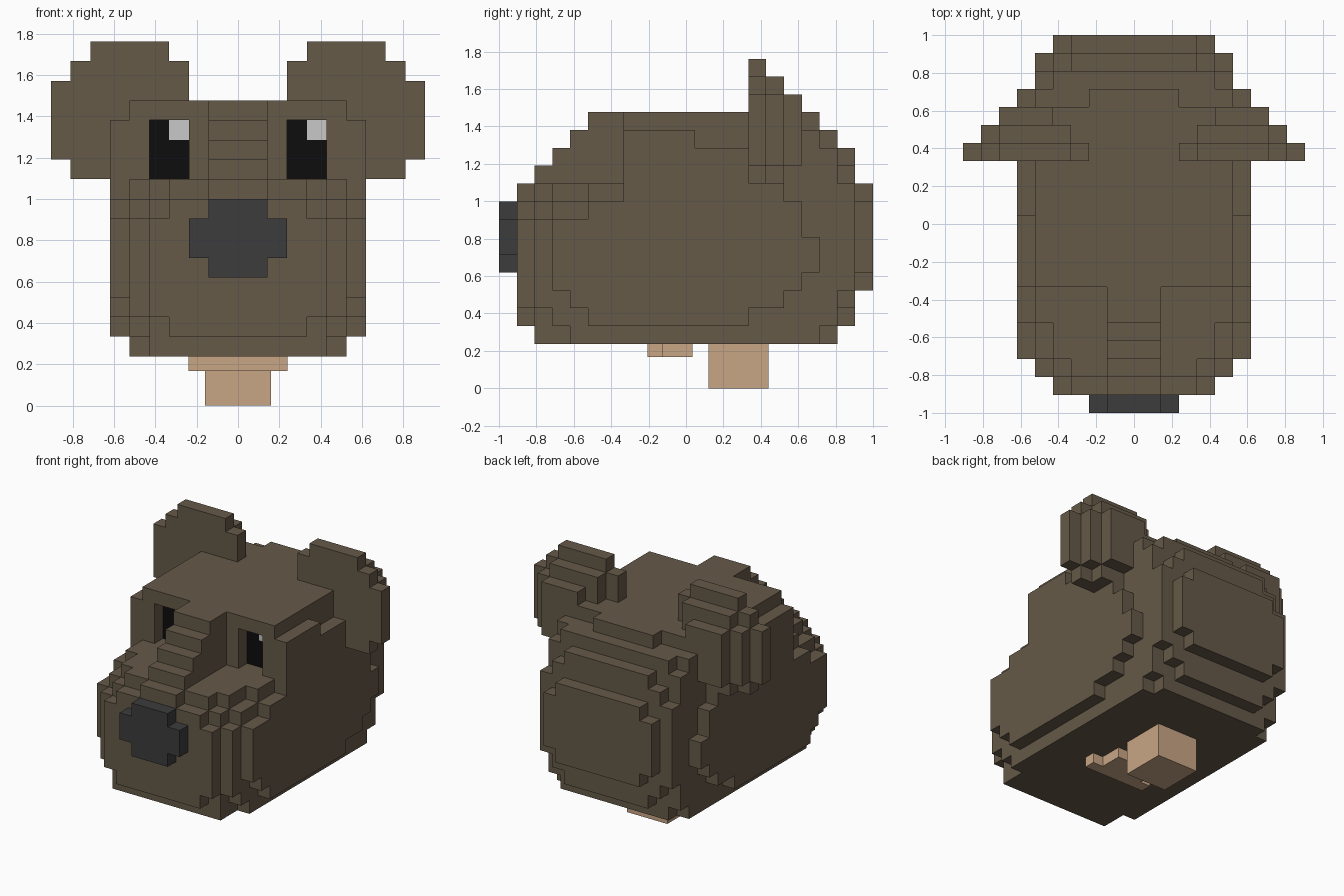
import bpy
import bmesh
from mathutils import Vector

old = bpy.data.objects.get("Cube")
if old:
    bpy.data.objects.remove(old)

UNIT = 2 / 21          # edge of one block
BASE = UNIT * 2.5      # height of the underside of the head


def material(name, rgb):
    mat = bpy.data.materials.new(name)
    mat.use_nodes = True
    color = (*rgb, 1)
    mat.diffuse_color = color
    mat.node_tree.nodes["Principled BSDF"].inputs["Base Color"].default_value = color
    return mat


brown = material("brown fur", (0.130, 0.100, 0.065))
charcoal = material("charcoal nose", (0.045, 0.045, 0.045))
black = material("black eye", (0.004, 0.004, 0.004))
glint = material("pale glint", (0.58, 0.58, 0.58))
tan = material("tan skin", (0.584, 0.381, 0.235))


def block(x0, x1, y0, y1, z0, z1):
    """Set of grid cells, all limits inclusive except the top z1."""
    return {(x, y, z) for x in range(x0, x1 + 1)
            for y in range(y0, y1 + 1) for z in range(z0, z1)}


def centred(half, y0, y1, z0, z1):
    return block(-half, half, y0, y1, z0, z1)


def finish(name, bm, mats):
    mesh = bpy.data.meshes.new(name)
    bm.to_mesh(mesh)
    bm.free()
    for mat in mats:
        mesh.materials.append(mat)
    obj = bpy.data.objects.new(name, mesh)
    bpy.context.collection.objects.link(obj)
    return obj


def build_cells(name, cells, solid, mat):
    """Skin the cells, leaving out faces that touch another solid cell."""
    bm = bmesh.new()
    for cell in sorted(cells):
        centre = Vector((cell[0] * UNIT, -1 + (cell[1] + 0.5) * UNIT,
                         BASE + (cell[2] + 0.5) * UNIT))
        for axis in range(3):
            for sign in (-1, 1):
                step = [0, 0, 0]
                step[axis] = sign
                if tuple(c + s for c, s in zip(cell, step)) in solid:
                    continue
                normal = Vector(step)
                u = Vector([float(i == (axis + 1) % 3) for i in range(3)])
                v = normal.cross(u)
                corners = (-u - v, u - v, u + v, v - u)
                bm.faces.new([bm.verts.new(centre + (normal + c) * UNIT / 2)
                              for c in corners])
    bmesh.ops.remove_doubles(bm, verts=bm.verts[:], dist=UNIT / 100)
    return finish(name, bm, [mat])


def build_boxes(name, boxes, mat):
    bm = bmesh.new()
    for low, high in boxes:
        low, high = Vector(low), Vector(high)
        made = bmesh.ops.create_cube(bm, size=1)["verts"]
        bmesh.ops.scale(bm, vec=high - low, verts=made)
        bmesh.ops.translate(bm, vec=(low + high) / 2, verts=made)
    return finish(name, bm, [mat])


# Head: nested slabs, narrow to wide (half width, back range, height range)
head = set()
for slab in [
    (2, 17, 17, 0, 13),
    (3, 1, 1, 1, 8), (3, 2, 2, 0, 9), (3, 19, 19, 1, 11), (3, 20, 20, 3, 9),
    (4, 1, 1, 2, 7), (4, 2, 2, 0, 8), (4, 3, 4, 0, 9), (4, 18, 18, 0, 12),
    (4, 19, 19, 2, 10), (4, 20, 20, 4, 8),
    (5, 2, 2, 2, 7), (5, 3, 3, 1, 8), (5, 4, 4, 0, 8), (5, 5, 6, 0, 9),
    (5, 7, 16, 0, 13), (5, 17, 17, 0, 12), (5, 18, 18, 1, 11), (5, 19, 19, 3, 9),
    (6, 3, 3, 3, 7), (6, 4, 4, 2, 7), (6, 5, 6, 1, 8), (6, 7, 10, 1, 12),
    (6, 11, 13, 1, 11), (6, 14, 15, 2, 11), (6, 16, 16, 3, 8), (6, 17, 17, 4, 6),
]:
    head |= centred(*slab)

# Stepped bridge of the snout
for step in range(1, 7):
    head |= centred(1, step, step, 1, min(8 + step, 13))

# Eye sockets, with the eyes set at the back of them
eyes, glints = set(), set()
for left, glint_x in ((3, 4), (-4, -3)):
    head -= block(left, left + 1, 7, 8, 9, 12)
    eyes |= block(left, left + 1, 8, 8, 9, 12)
    glints |= block(glint_x, glint_x, 8, 8, 11, 12)
eyes -= glints

# Nose
nose = centred(2, 0, 0, 5, 7) | centred(1, 0, 0, 4, 8)

# Ear: three shrinking rounded layers
ear = (block(3, 9, 14, 14, 10, 14) | block(3, 8, 14, 14, 9, 15)
       | block(4, 7, 14, 14, 9, 16)
       | block(4, 8, 15, 15, 10, 14) | block(4, 7, 15, 15, 9, 15)
       | block(5, 7, 16, 16, 10, 14)) - head
mirrored_ear = {(-x, y, z) for x, y, z in ear}

parts = {
    "head": (head, brown),
    "left_ear": (ear, brown),
    "right_ear": (mirrored_ear, brown),
    "nose": (nose, charcoal),
    "eyes": (eyes, black),
    "eye_glints": (glints, glint),
}
everything = set().union(*(cells for cells, _ in parts.values()))
for name, (cells, mat) in parts.items():
    build_cells(name, cells, everything, mat)

# Neck stump and small chin piece below the head
build_boxes("neck", [((-0.16, 0.12, 0), (0.16, 0.44, BASE))], tan)
build_boxes("chin", [((-0.24, -0.205, 0.167), (0.24, -0.125, BASE)),
                     ((-0.16, -0.125, 0.167), (0.16, 0.035, BASE))], tan)
